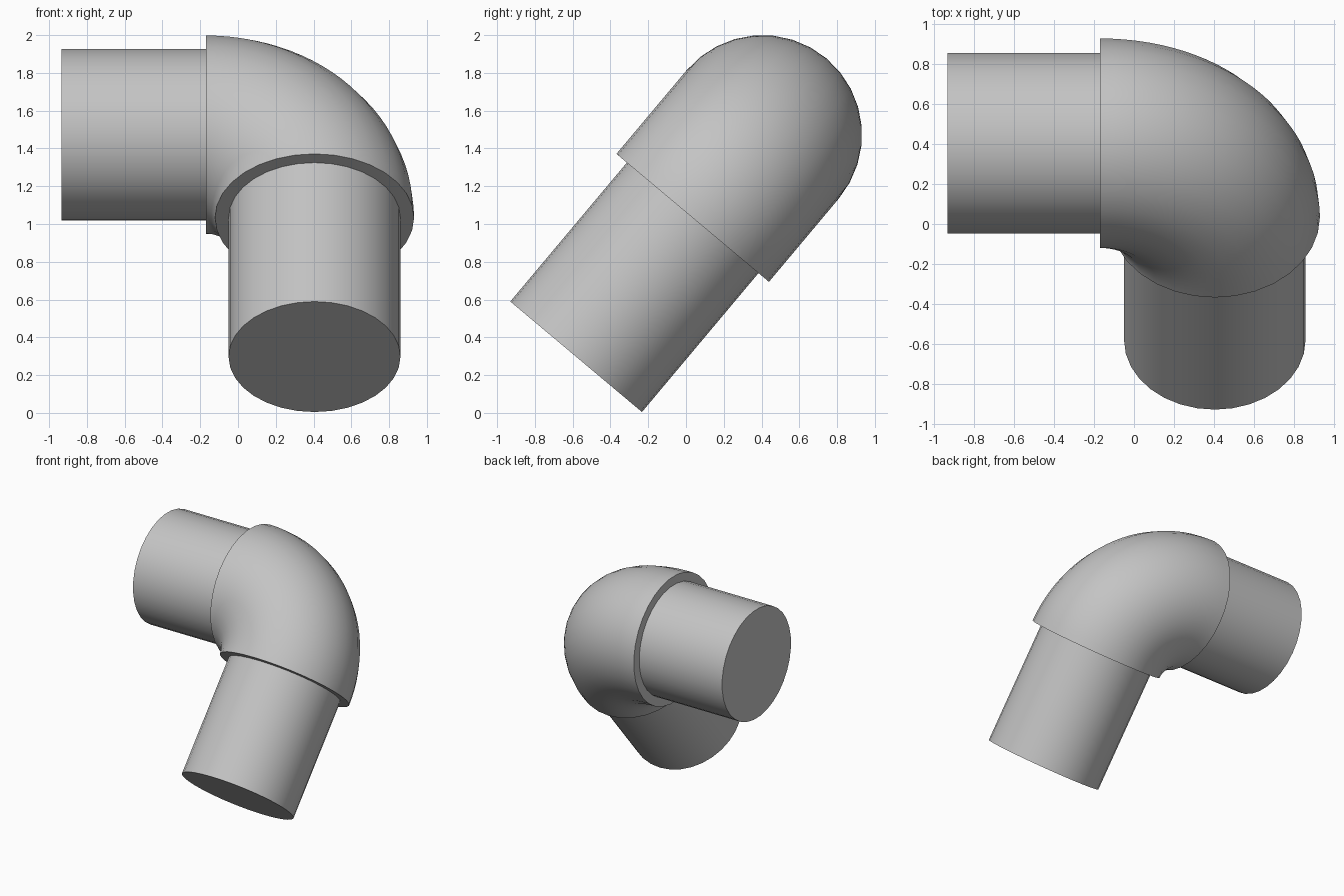
import bpy, bmesh, math
from mathutils import Vector

if "Cube" in bpy.data.objects:
    bpy.data.objects.remove(bpy.data.objects["Cube"])

SIDES = 32
BEND, PIPE_R, ELBOW_R = 0.575, 0.455, 0.527
CORNER = Vector((0.405, 0.405, 1.473))      # where the two pipe axes meet
TILT = math.radians(50)
ACROSS = Vector((1, 0, 0))
DOWN = Vector((0, -math.cos(TILT), -math.sin(TILT)))
SIDE = ACROSS.cross(DOWN)
PIVOT = CORNER - BEND * ACROSS + BEND * DOWN

grey = bpy.data.materials.new("plain_grey")
grey.use_nodes = True
colour = (0.55, 0.55, 0.55, 1)
grey.diffuse_color = colour
grey.node_tree.nodes["Principled BSDF"].inputs["Base Color"].default_value = colour


def sweep(name, stations, radius):
    """Skin round sections given as (centre, outward direction), with end caps."""
    bm = bmesh.new()
    rings = []
    for centre, out in stations:
        angles = [2 * math.pi * i / SIDES for i in range(SIDES)]
        rings.append([bm.verts.new(centre + radius * (math.cos(a) * out + math.sin(a) * SIDE))
                      for a in angles])
    for a, b in zip(rings, rings[1:]):
        for i in range(SIDES):
            j = (i + 1) % SIDES
            bm.faces.new((a[i], a[j], b[j], b[i]))
    bm.faces.new(rings[0])
    bm.faces.new(rings[-1])
    bmesh.ops.recalc_face_normals(bm, faces=bm.faces)
    mesh = bpy.data.meshes.new(name)
    bm.to_mesh(mesh)
    bm.free()
    mesh.materials.append(grey)
    obj = bpy.data.objects.new(name, mesh)
    bpy.context.collection.objects.link(obj)
    bpy.ops.object.select_all(action='DESELECT')
    obj.select_set(True)
    bpy.context.view_layer.objects.active = obj
    bpy.ops.object.shade_smooth_by_angle(angle=math.radians(35))


# Quarter-turn elbow
STEPS = 24
bend = []
for k in range(STEPS + 1):
    t = math.pi / 2 * k / STEPS
    out = math.sin(t) * ACROSS - math.cos(t) * DOWN
    bend.append((PIVOT + BEND * out, out))
sweep("elbow", bend, ELBOW_R)

# Straight pipes, seated slightly inside the elbow mouths
SEAT = BEND - 0.02
sweep("side_pipe", [(CORNER - d * ACROSS, -DOWN) for d in (SEAT, 1.34)], PIPE_R)
sweep("lower_pipe", [(CORNER + d * DOWN, ACROSS) for d in (SEAT, 1.535)], PIPE_R)
